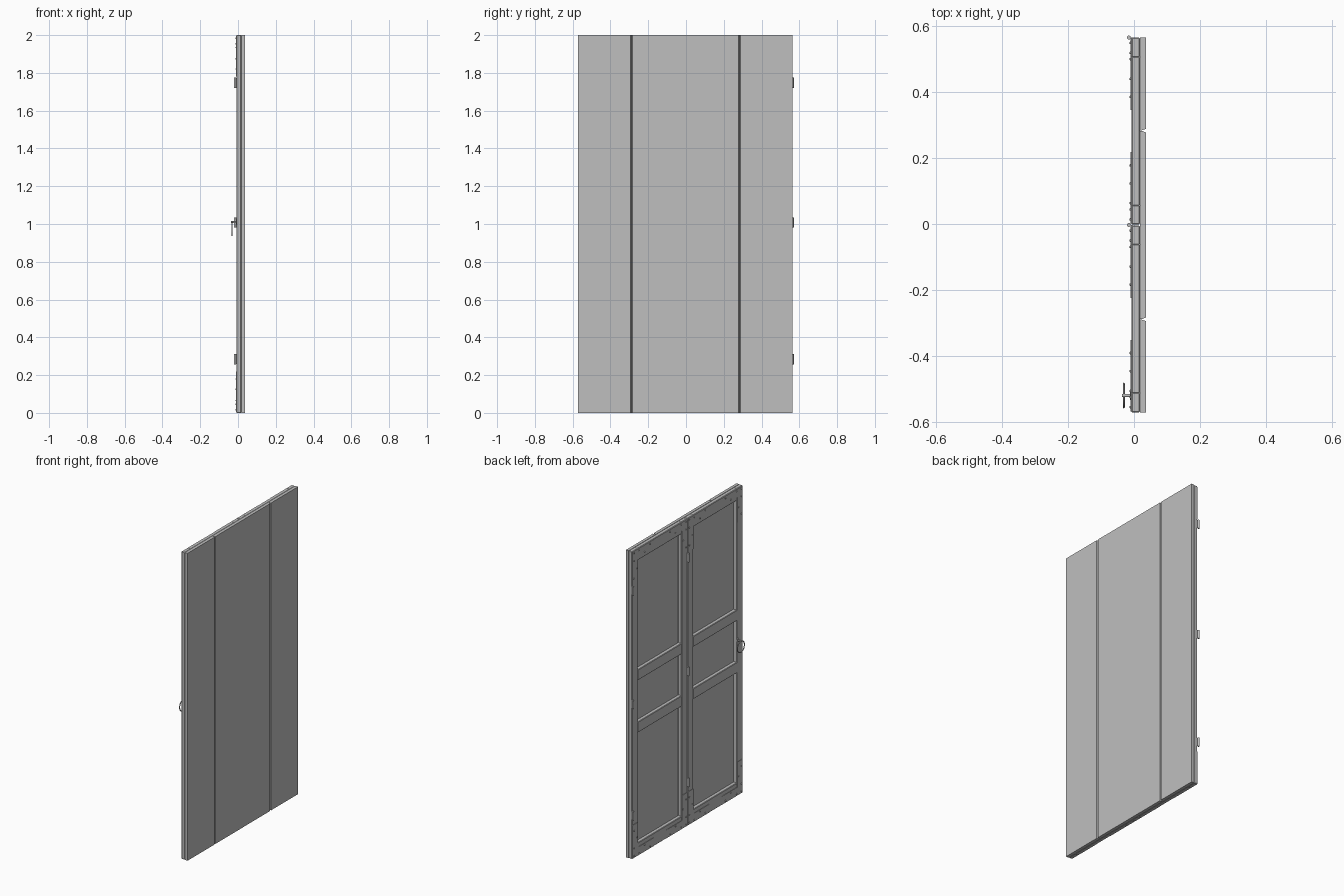
import bpy
import bmesh
import math
from mathutils import Matrix, Vector

cube = bpy.data.objects.get("Cube")
if cube:
    bpy.data.objects.remove(cube, do_unlink=True)

grey = bpy.data.materials.new("plain_grey")
grey.use_nodes = True
GREY = (0.52, 0.52, 0.52, 1)
grey.diffuse_color = GREY
grey.node_tree.nodes["Principled BSDF"].inputs["Base Color"].default_value = GREY

MID, HALF, HEIGHT = -0.003, 0.568, 2.0
BACK, JOIN, FRONT = -0.008, 0.0175, 0.037   # frame face, frame/plank joint, plank face
STILE, SEAM = 0.06, 0.286


def finish(name, bm, bevel=0, smooth=False):
    bmesh.ops.recalc_face_normals(bm, faces=bm.faces[:])
    mesh = bpy.data.meshes.new(name)
    bm.to_mesh(mesh)
    bm.free()
    mesh.materials.append(grey)
    obj = bpy.data.objects.new(name, mesh)
    bpy.context.collection.objects.link(obj)
    if bevel:
        mod = obj.modifiers.new("Bevel", 'BEVEL')
        mod.width = bevel
        mod.segments = 1
    if smooth:
        bpy.ops.object.select_all(action='DESELECT')
        obj.select_set(True)
        bpy.context.view_layer.objects.active = obj
        bpy.ops.object.shade_smooth_by_angle()
    return obj


def add_box(bm, x, y, z):
    """Box from (low, high) pairs."""
    size = [b - a for a, b in (x, y, z)]
    centre = Vector([(a + b) / 2 for a, b in (x, y, z)])
    bmesh.ops.create_cube(bm, size=1, matrix=Matrix.Translation(centre) @ Matrix.Diagonal((*size, 1)))


def box(name, x, y, z, bevel=0):
    bm = bmesh.new()
    add_box(bm, x, y, z)
    return finish(name, bm, bevel)


def prism(name, outline, axis, depth):
    """Extrude a closed outline of 3D points along an axis."""
    bm = bmesh.new()
    face = bm.faces.new([bm.verts.new(p) for p in outline])
    out = bmesh.ops.extrude_face_region(bm, geom=[face])
    verts = [v for v in out["geom"] if isinstance(v, bmesh.types.BMVert)]
    bmesh.ops.translate(bm, verts=verts, vec=Vector(axis) * depth)
    return finish(name, bm)


def add_rod(bm, centre, radius, length, along_x=False, tip=None, sides=16):
    turn = Matrix.Rotation(-math.pi / 2, 4, 'Y') if along_x else Matrix()
    bmesh.ops.create_cone(bm, cap_ends=True, segments=sides, radius1=radius,
                          radius2=radius if tip is None else tip, depth=length,
                          matrix=Matrix.Translation(centre) @ turn)


# Smooth face: three planks meeting in V grooves
edges = [MID - HALF, MID - SEAM, MID + SEAM, MID + HALF]
for name, i in (("right_plank", 0), ("middle_plank", 1), ("left_plank", 2)):
    a, b = edges[i], edges[i + 1]
    ca, cb = (0.0055 if i > 0 else 0), (0.0055 if i < 2 else 0)
    ga, gb = (0.0004 if i > 0 else 0), (0.0004 if i < 2 else 0)
    outline = [(JOIN, a + ga, 0), (JOIN, b - gb, 0)]
    outline += [(JOIN + 0.005, b - gb, 0), (FRONT, b - cb, 0)] if cb else [(FRONT, b, 0)]
    outline += [(FRONT, a + ca, 0), (JOIN + 0.005, a + ga, 0)] if ca else [(FRONT, a, 0)]
    prism(name, outline, (0, 0, 1), HEIGHT)

# Framed face: two leaves of chamfered stiles and rails
RAILS = {"bottom_rail": (0, 0.085), "lower_rail": (0.80, 0.87),
         "upper_rail": (1.14, 1.21), "top_rail": (1.922, HEIGHT)}
for leaf, side in (("left", 1), ("right", -1)):
    inner, outer = MID + side * 0.001, MID + side * HALF
    for part, edge, way in (("inner_stile", inner, side), ("outer_stile", outer, -side)):
        y = sorted((edge, edge + way * STILE))
        box(f"{leaf}_{part}", (BACK, JOIN), y, (0, HEIGHT), 0.003)
    span = sorted((inner + side * (STILE - 0.003), outer - side * (STILE - 0.003)))
    for part, z in RAILS.items():
        box(f"{leaf}_{part}", (BACK, JOIN), span, z, 0.003)

    # Corner brackets with domed rivets
    rivets = bmesh.new()
    for end, edge, way in (("inner", inner, side), ("outer", outer, -side)):
        for level, z0, up in (("bottom", 0, 1), ("top", HEIGHT, -1)):
            def place(u, v, x):
                return Vector((x, edge + way * u, z0 + up * v))
            m, w, arm = 0.003, 0.057, 0.22
            corner = [(m, m), (arm, m), (arm, w), (w, w), (w, arm), (m, arm)]
            prism(f"{leaf}_{end}_{level}_bracket", [place(u, v, BACK) for u, v in corner],
                  (-1, 0, 0), 0.002)
            spots = [(0.016, 0.016)]
            for u, v in ((0.065, 0.016), (0.125, 0.046), (0.18, 0.016)):
                spots += [(u, v), (v, u)]
            for u, v in spots:
                add_rod(rivets, place(u, v, BACK - 0.0035), 0.005, 0.005, True, 0.0025, 10)
    finish(f"{leaf}_rivets", rivets, smooth=True)

# Hinges along the outer edge and between the leaves
for name, y in (("edge", MID + HALF), ("centre", MID)):
    for level, z in (("lower", 0.285), ("middle", 1.008), ("upper", 1.747)):
        bm = bmesh.new()
        add_rod(bm, (-0.0155, y, z), 0.006, 0.055)
        add_box(bm, (-0.0145, BACK + 0.004), (y - 0.0025, y), (z - 0.026, z + 0.026))
        finish(f"{name}_{level}_hinge", bm, smooth=True)

# Ring pull hanging from a pin
RING_Y, PIN_Z = -0.52, 1.01
bm = bmesh.new()
add_rod(bm, (-0.022, RING_Y, PIN_Z), 0.005, 0.03, True)
add_rod(bm, (BACK - 0.0015, RING_Y, PIN_Z), 0.013, 0.004, True)
finish("pull_pin", bm, smooth=True)
bpy.ops.mesh.primitive_torus_add(major_radius=0.036, minor_radius=0.003, major_segments=32,
                                 minor_segments=8, location=(-0.031, RING_Y, 0.974),
                                 rotation=(0, math.pi / 2, 0))
ring = bpy.context.object
ring.name = "pull_ring"
ring.data.materials.append(grey)
bpy.ops.object.shade_smooth_by_angle()
